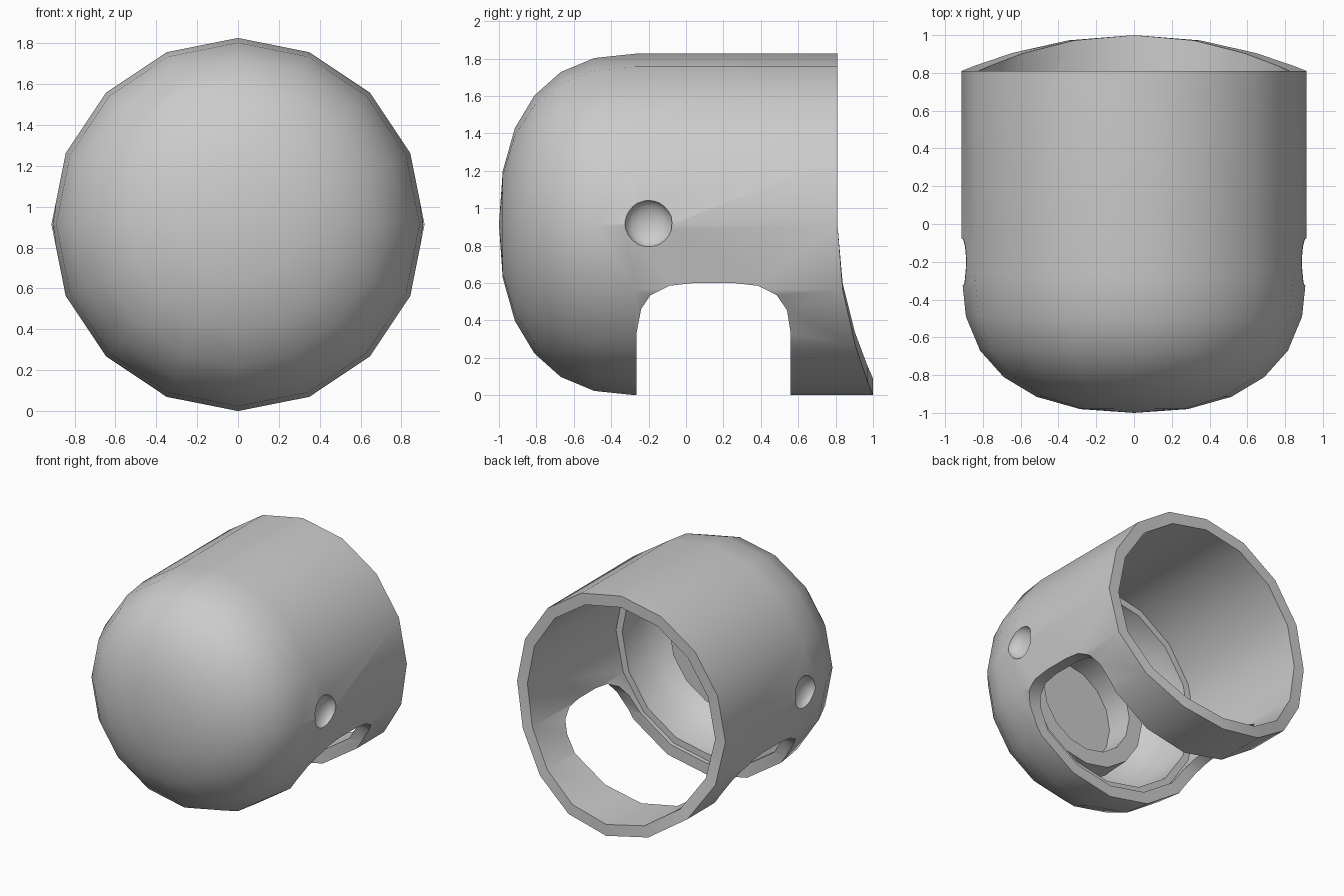
import bpy, bmesh, math

cube = bpy.data.objects.get("Cube")
if cube:
    bpy.data.objects.remove(cube, do_unlink=True)

SIDES = 16
R = 0.913          # outer radius, also the height of the axis
WALL = 0.09

grey = bpy.data.materials.new("light_grey")
grey.use_nodes = True
grey.diffuse_color = (0.6, 0.6, 0.6, 1)
grey.node_tree.nodes["Principled BSDF"].inputs["Base Color"].default_value = (0.6, 0.6, 0.6, 1)


def make_object(name, bm):
    bmesh.ops.recalc_face_normals(bm, faces=bm.faces)
    mesh = bpy.data.meshes.new(name)
    bm.to_mesh(mesh)
    bm.free()
    obj = bpy.data.objects.new(name, mesh)
    bpy.context.collection.objects.link(obj)
    mesh.materials.append(grey)
    return obj


def lathe(name, profile, flared=()):
    """Turn (y, radius) points round the y axis; flared rings sweep back at the bottom."""
    bm = bmesh.new()
    rings = []
    for i, (y, r) in enumerate(profile):
        if r == 0:
            rings.append([bm.verts.new((0, y, R))] * SIDES)
            continue
        ring = []
        for k in range(SIDES):
            a = math.tau * k / SIDES
            flare = 0.19 * min(0, math.sin(a)) ** 2 if i in flared else 0
            ring.append(bm.verts.new((r * math.cos(a), y + flare, R + r * math.sin(a))))
        rings.append(ring)
    for a, b in zip(rings, rings[1:]):
        for k in range(SIDES):
            n = (k + 1) % SIDES
            bm.faces.new(dict.fromkeys((a[k], a[n], b[n], b[k])))
    return make_object(name, bm)


def cut(target, cutter):
    mod = target.modifiers.new(cutter.name, "BOOLEAN")
    mod.operation = "DIFFERENCE"
    mod.solver = "EXACT"
    mod.object = cutter
    bpy.context.view_layer.objects.active = target
    bpy.ops.object.modifier_apply(modifier=mod.name)
    bpy.data.objects.remove(cutter, do_unlink=True)


# Domed shell with an open back and an inner socket tube
dome = [(-1, 0), (-0.98, 0.285), (-0.915, 0.515), (-0.81, 0.69),
        (-0.67, 0.815), (-0.49, 0.89), (-0.27, R)]
rim = [(0.81, R), (0.81, R - WALL)]
cavity = [(-0.3, R - WALL), (-0.3, 0.77), (-0.5, 0.75), (-0.65, 0.67), (-0.77, 0.53)]
socket = [(-0.53, 0.52), (-0.53, 0.4), (-0.75, 0.4), (-0.75, 0)]
shell = lathe("domed_shell", dome + rim + cavity + socket,
              flared=(len(dome), len(dome) + 1))

# Arched opening straight across the underside
arch = [(-0.265, -0.2), (-0.265, 0.33), (-0.24, 0.46), (-0.19, 0.535), (-0.09, 0.585),
        (0.04, 0.6), (0.255, 0.6), (0.385, 0.585), (0.485, 0.535), (0.54, 0.455),
        (0.56, 0.33), (0.56, -0.2)]
bm = bmesh.new()
face = bm.faces.new([bm.verts.new((-1.2, y, z)) for y, z in arch])
side = bmesh.ops.extrude_face_region(bm, geom=[face])["geom"]
bmesh.ops.translate(bm, vec=(2.4, 0, 0),
                    verts=[v for v in side if isinstance(v, bmesh.types.BMVert)])
cut(shell, make_object("arch_cutter", bm))

# Round dimple on each side
for s in (-1, 1):
    bm = bmesh.new()
    bmesh.ops.create_uvsphere(bm, u_segments=16, v_segments=12, radius=0.127)
    bmesh.ops.scale(bm, vec=(0.6, 1, 1), verts=bm.verts)
    bmesh.ops.translate(bm, vec=(s * 0.905, -0.2, R + 0.005), verts=bm.verts)
    cut(shell, make_object("dimple_cutter", bm))

# Smooth skin with crisp cut edges
bpy.ops.object.select_all(action="DESELECT")
shell.select_set(True)
bpy.context.view_layer.objects.active = shell
bpy.ops.object.shade_smooth_by_angle(angle=math.radians(32))
